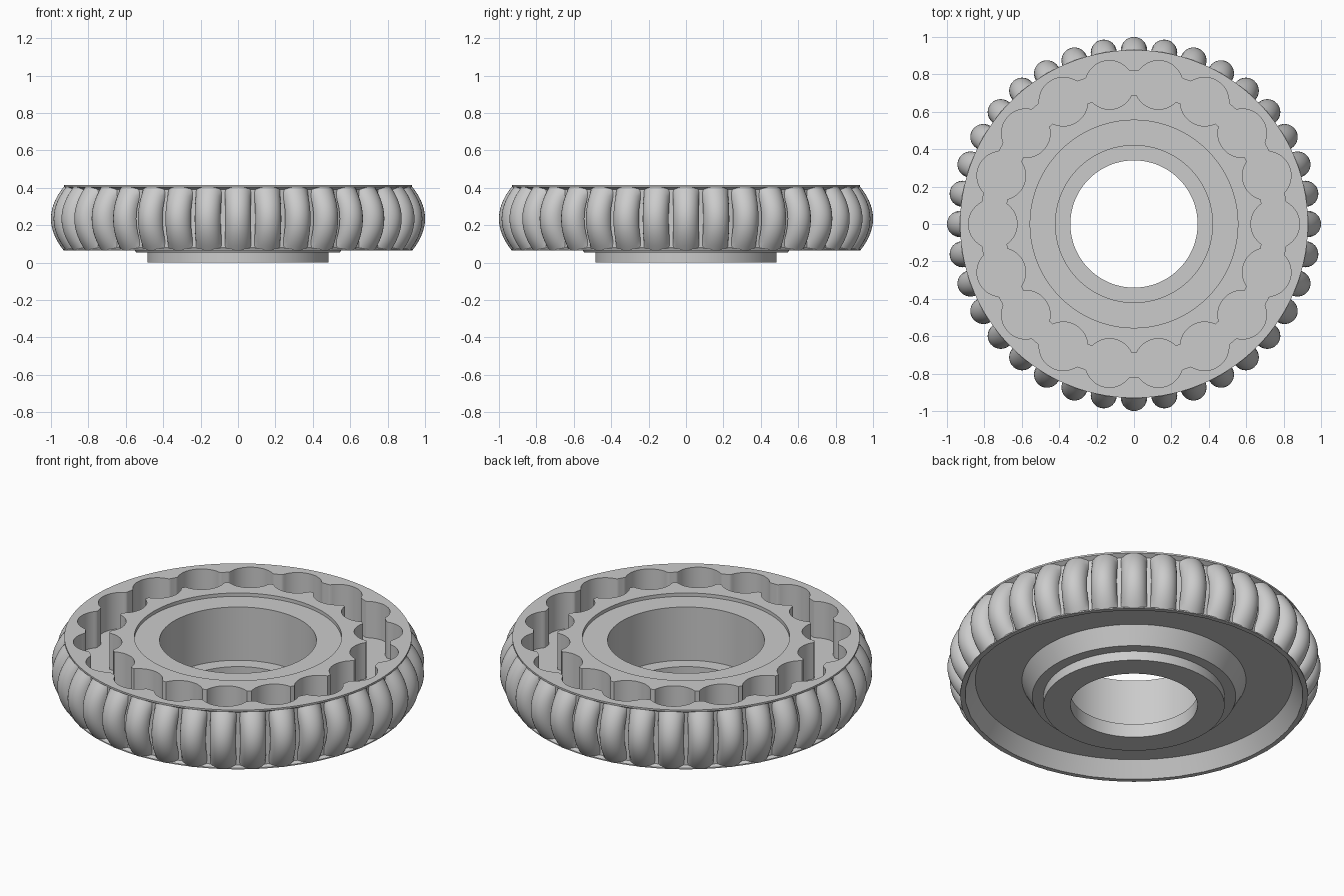
import bpy, bmesh, math
from math import sin, cos, pi, sqrt, radians

if "Cube" in bpy.data.objects:
    bpy.data.objects.remove(bpy.data.objects["Cube"], do_unlink=True)

grey = bpy.data.materials.new("plain_grey")
grey.use_nodes = True
colour = (0.6, 0.6, 0.6, 1)
grey.diffuse_color = colour
grey.node_tree.nodes["Principled BSDF"].inputs["Base Color"].default_value = colour

LOBES, RIBS, STEPS = 18, 36, 720
TOP, RIM = 0.415, 0.065


def finish(bm, name):
    bmesh.ops.recalc_face_normals(bm, faces=bm.faces)
    mesh = bpy.data.meshes.new(name)
    bm.to_mesh(mesh)
    bm.free()
    mesh.materials.append(grey)
    obj = bpy.data.objects.new(name, mesh)
    bpy.context.collection.objects.link(obj)
    bpy.ops.object.select_all(action="DESELECT")
    obj.select_set(True)
    bpy.context.view_layer.objects.active = obj
    bpy.ops.object.shade_smooth_by_angle(angle=radians(30))
    return obj


# Scalloped groove: a plain ring channel widened by a circle of round pockets
def scallop(theta, side):
    pitch = 2 * pi / LOBES
    a = (theta + pitch / 2) % pitch - pitch / 2
    centre, radius = 0.755, 0.13
    channel = 0.82 if side > 0 else 0.69
    under = radius ** 2 - (centre * sin(a)) ** 2
    if under <= 0:
        return channel
    pocket = centre * cos(a) + side * sqrt(under)
    return max(channel, pocket) if side > 0 else min(channel, pocket)


def outer(t):
    return scallop(t, 1)


def inner(t):
    return scallop(t, -1)


# Wheel body: closed section swept around z, with the groove walls scalloped
section = [
    (0.34, 0), (0.485, 0), (0.485, 0.055), (0.545, 0.055), (0.60, 0.155),
    (0.85, 0.155), (0.905, RIM), (0.93, RIM), (0.93, 0.072), (0.905, 0.08),
    (0.905, 0.39), (0.93, 0.405), (0.93, TOP), (outer, TOP), (outer, 0.20),
    (inner, 0.20), (inner, TOP), (0.555, TOP), (0.555, 0.395), (0.42, 0.395),
    (0.42, 0.08), (0.34, 0.08),
]
bm = bmesh.new()
loops = []
for i in range(STEPS):
    t = 2 * pi * i / STEPS
    loop = []
    for r, z in section:
        r = r(t) if callable(r) else r
        loop.append(bm.verts.new((r * cos(t), r * sin(t), z)))
    loops.append(loop)
n = len(section)
for i in range(STEPS):
    a, b = loops[i], loops[(i + 1) % STEPS]
    for j in range(n):
        k = (j + 1) % n
        bm.faces.new((a[j], b[j], b[k], a[k]))
finish(bm, "wheel_body")

# Grip ribs: half-round bars bowed outwards between the two rims
bm = bmesh.new()
ROWS, ARC, R = 14, 14, 0.07
z0, z1 = RIM, 0.405
for i in range(RIBS):
    t = 2 * pi * i / RIBS
    rows = []
    for j in range(ROWS + 1):
        s = 2 * j / ROWS - 1
        mid = 0.93 - 0.068 * s * s
        row = []
        for k in range(ARC + 1):
            a = pi * (k / ARC - 0.5)
            x, y = max(mid + R * cos(a), 0.902), R * sin(a)
            row.append(bm.verts.new((x * cos(t) - y * sin(t),
                                     x * sin(t) + y * cos(t),
                                     z0 + (z1 - z0) * j / ROWS)))
        rows.append(row)
    for p, q in zip(rows, rows[1:]):
        for k in range(ARC):
            bm.faces.new((p[k], p[k + 1], q[k + 1], q[k]))
        bm.faces.new((p[ARC], p[0], q[0], q[ARC]))
    bm.faces.new(rows[0])
    bm.faces.new(rows[-1])
finish(bm, "grip_ribs")
